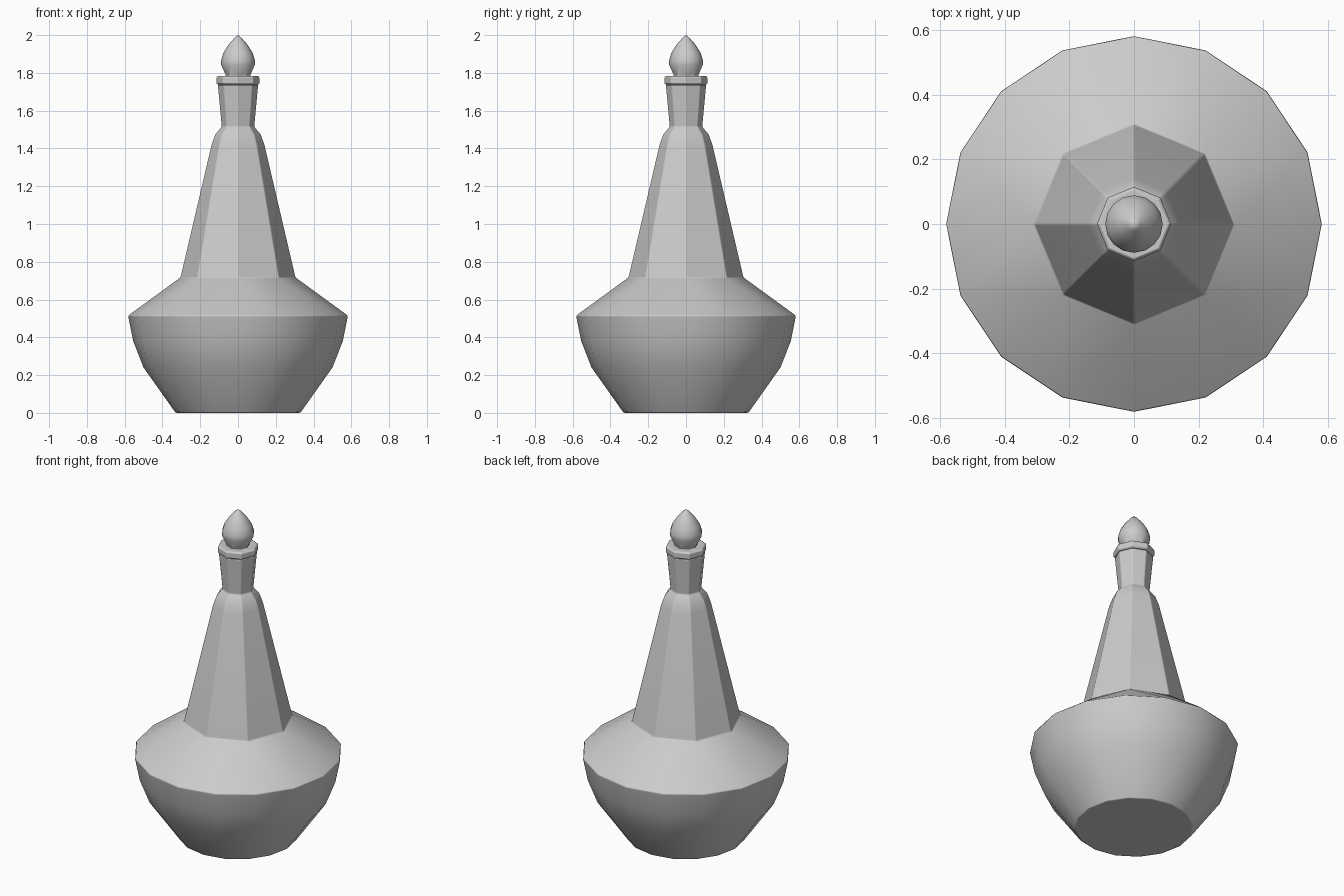
import bpy, bmesh, math

if "Cube" in bpy.data.objects:
    bpy.data.objects.remove(bpy.data.objects["Cube"])


def ring(bm, r, z, n):
    return [bm.verts.new((r * math.cos(2 * math.pi * i / n),
                          r * math.sin(2 * math.pi * i / n), z)) for i in range(n)]


def bridge(bm, a, b):
    """Join two stacked rings; handles equal counts, a 1:2 change, and a tip."""
    if len(b) == 1:
        for i in range(len(a)):
            bm.faces.new((a[i], a[(i + 1) % len(a)], b[0]))
    elif len(a) == len(b):
        n = len(a)
        for i in range(n):
            j = (i + 1) % n
            bm.faces.new((a[i], a[j], b[j], b[i]))
    else:
        few, many = (a, b) if len(a) < len(b) else (b, a)
        n, m = len(few), len(many)
        for k in range(n):
            p, q = few[k], few[(k + 1) % n]
            bm.faces.new((p, many[(2 * k - 1) % m], many[2 * k]))
            bm.faces.new((p, many[2 * k], many[2 * k + 1]))
            bm.faces.new((p, many[2 * k + 1], q))


def turned(name, profile):
    """Stack rings given as (radius, height, sides)."""
    bm = bmesh.new()
    rings = [ring(bm, *p) if p[0] > 0 else [bm.verts.new((0, 0, p[1]))] for p in profile]
    for a, b in zip(rings, rings[1:]):
        bridge(bm, a, b)
    for end in (rings[0], rings[-1]):
        if len(end) > 2:
            bm.faces.new(end)
    bmesh.ops.recalc_face_normals(bm, faces=bm.faces)
    for f in bm.faces:
        f.smooth = True
    me = bpy.data.meshes.new(name)
    bm.to_mesh(me)
    bm.free()
    ob = bpy.data.objects.new(name, me)
    bpy.context.collection.objects.link(ob)
    return ob


def soften(ob, width):
    m = ob.modifiers.new("soft_edges", 'BEVEL')
    m.width = width
    m.segments = 1
    m.limit_method = 'ANGLE'
    m.angle_limit = math.radians(32)
    m.harden_normals = True


# round body, faceted shoulder and octagonal neck
bottle = turned("bottle", [
    (0.33, 0.0, 16), (0.50, 0.24, 16), (0.555, 0.38, 16), (0.582, 0.515, 16),
    (0.307, 0.715, 8), (0.142, 1.42, 8), (0.122, 1.475, 8), (0.088, 1.515, 8),
    (0.109, 1.738, 8)])
soften(bottle, 0.006)

# lip around the mouth
lip = turned("lip", [(0.107, 1.738, 8), (0.115, 1.745, 8), (0.115, 1.776, 8),
                     (0.107, 1.784, 8)])
soften(lip, 0.003)

# teardrop stopper
stopper = turned("stopper", [
    (0.066, 1.77, 8), (0.066, 1.79, 8), (0.089, 1.842, 16), (0.089, 1.868, 16),
    (0.078, 1.905, 16), (0.050, 1.95, 16), (0.020, 1.984, 16), (0, 2.0, 1)])
soften(stopper, 0.002)
